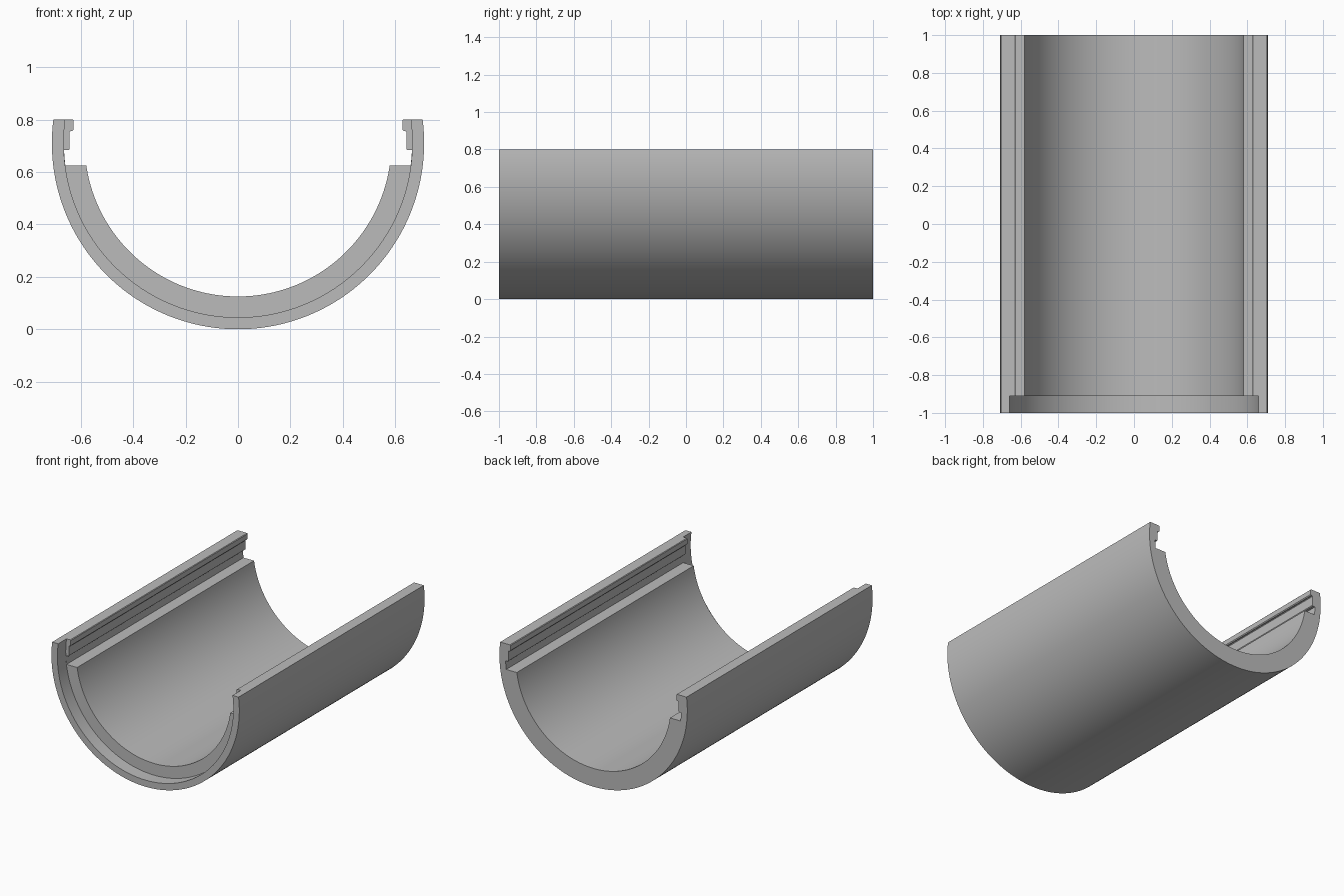
import bpy, bmesh
from math import asin, pi, cos, sin, radians

if "Cube" in bpy.data.objects:
    bpy.data.objects.remove(bpy.data.objects["Cube"], do_unlink=True)

R_OUT, R_IN, R_SOCKET = 0.71, 0.585, 0.665
CZ, TOP, SHELF = 0.71, 0.80, 0.625

grey = bpy.data.materials.new("plain grey")
grey.use_nodes = True
colour = (0.5, 0.5, 0.5, 1)
grey.diffuse_color = colour
grey.node_tree.nodes["Principled BSDF"].inputs["Base Color"].default_value = colour


def arc(radius, z_start, z_end, n):
    """Points on the right half of a circle, between two heights."""
    a, b = (asin((z - CZ) / radius) for z in (z_start, z_end))
    return [(radius * cos(a + (b - a) * i / n), CZ + radius * sin(a + (b - a) * i / n))
            for i in range(n + 1)]


def prism(name, points, y0, y1):
    """Extrude a closed x-z outline along y."""
    bm = bmesh.new()
    face = bm.faces.new([bm.verts.new((x, y0, z)) for x, z in points])
    ext = bmesh.ops.extrude_face_region(bm, geom=[face])
    moved = [v for v in ext["geom"] if isinstance(v, bmesh.types.BMVert)]
    bmesh.ops.translate(bm, verts=moved, vec=(0, y1 - y0, 0))
    bmesh.ops.recalc_face_normals(bm, faces=bm.faces)
    mesh = bpy.data.meshes.new(name)
    bm.to_mesh(mesh)
    bm.free()
    mesh.materials.append(grey)
    obj = bpy.data.objects.new(name, mesh)
    bpy.context.collection.objects.link(obj)
    return obj


# Right half of the trough section: outer arc, stepped lip, groove, shelf, bore
lip = [(0.631, TOP), (0.627, 0.796), (0.627, 0.762), (0.632, 0.756),
       (0.638, 0.756), (0.642, 0.752), (0.642, 0.688), (0.647, 0.683)]
half = (arc(R_OUT, CZ - R_OUT, TOP, 56) + lip
        + arc(R_SOCKET - 0.001, 0.683, SHELF, 4)
        + arc(R_IN, SHELF, CZ - R_IN, 48))
left = [(-x, z) for x, z in reversed(half[1:-1])]
trough = prism("trough", half + left, -1, 1)

# Round socket recess cut into the front end
circle = [(R_SOCKET * cos(2 * pi * i / 128), CZ + R_SOCKET * sin(2 * pi * i / 128))
          for i in range(128)]
cutter = prism("socket_cutter", circle, -1.2, -0.91)
cutter.hide_render = True
cut = trough.modifiers.new("socket", "BOOLEAN")
cut.operation = "DIFFERENCE"
cut.solver = "EXACT"
cut.object = cutter

bpy.ops.object.select_all(action="DESELECT")
bpy.context.view_layer.objects.active = trough
trough.select_set(True)
bpy.ops.object.modifier_apply(modifier=cut.name)
bpy.data.objects.remove(cutter, do_unlink=True)
bpy.ops.object.shade_smooth_by_angle(angle=radians(25))
